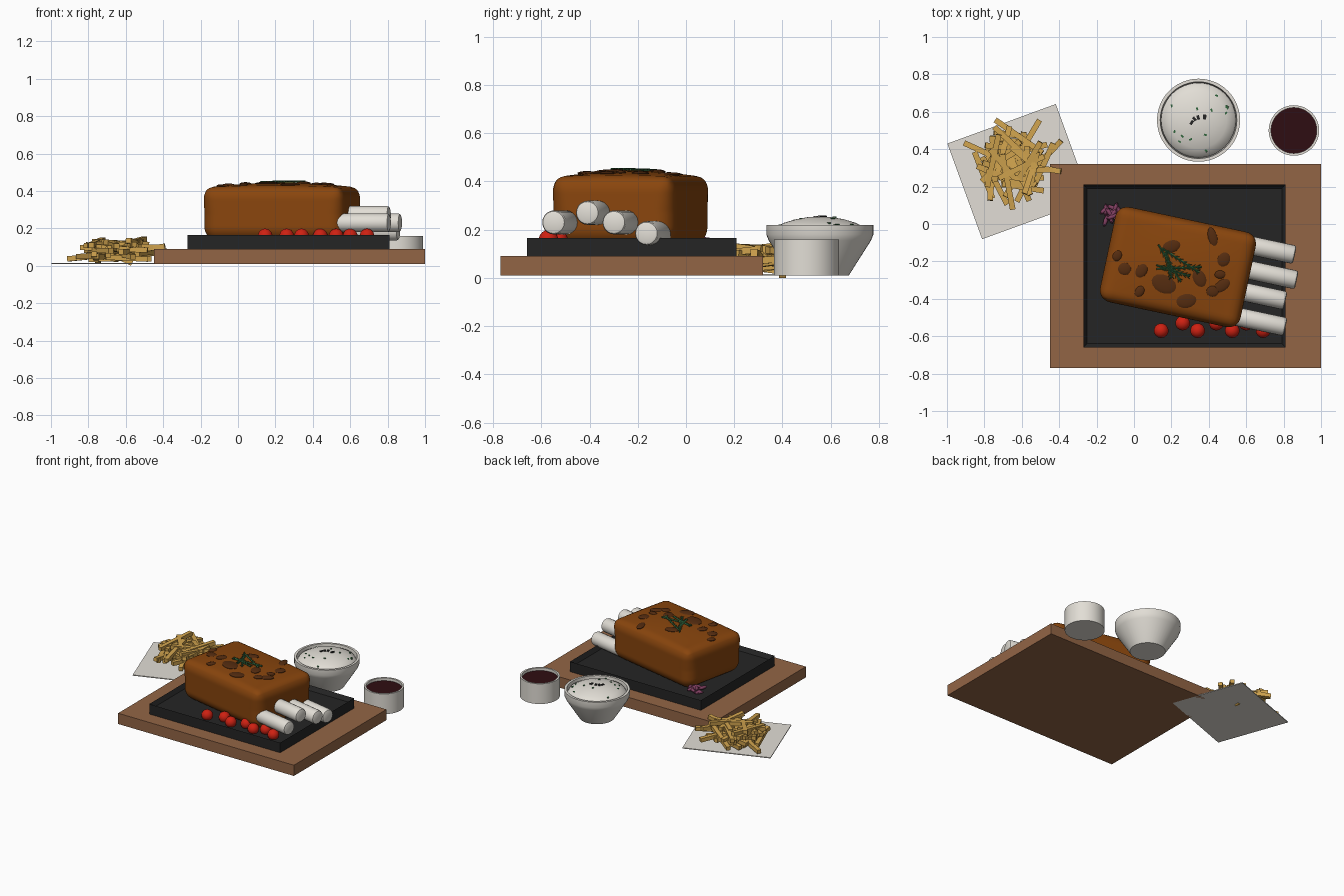
import bpy, bmesh, math, random
from mathutils import Matrix, Vector

random.seed(7)
if "Cube" in bpy.data.objects:
    bpy.data.objects.remove(bpy.data.objects["Cube"])


def material(name, r, g, b):
    m = bpy.data.materials.new(name)
    m.use_nodes = True
    m.diffuse_color = (r, g, b, 1)
    m.node_tree.nodes["Principled BSDF"].inputs["Base Color"].default_value = (r, g, b, 1)
    return m


WOOD = material("board wood", .29, .13, .06)
IRON = material("black iron", .018, .018, .018)
ROAST = material("roast brown", .25, .06, .004)
SEAR = material("dark sear", .09, .025, .005)
CREAM = material("cream white", .76, .73, .67)
FRY = material("fried gold", .62, .36, .075)
RED = material("tomato red", .62, .015, .006)
SAUCE = material("dark sauce", .028, .004, .006)
HERB = material("herb green", .03, .13, .045)
ONION = material("onion purple", .22, .05, .12)


def finish(bm, name, mat, smooth=True):
    bmesh.ops.recalc_face_normals(bm, faces=bm.faces)
    mesh = bpy.data.meshes.new(name)
    bm.to_mesh(mesh)
    bm.free()
    mesh.materials.append(mat)
    ob = bpy.data.objects.new(name, mesh)
    bpy.context.collection.objects.link(ob)
    if smooth:
        bpy.ops.object.select_all(action="DESELECT")
        ob.select_set(True)
        bpy.context.view_layer.objects.active = ob
        bpy.ops.object.shade_smooth_by_angle(angle=math.radians(40))
    return ob


def box(bm, centre, size, rot=None):
    m = Matrix.Translation(centre) @ (rot or Matrix()) @ Matrix.Diagonal((*size, 1))
    return bmesh.ops.create_cube(bm, size=1, matrix=m)


def rod(bm, a, b, r, sides=6, tip=None):
    a, b = Vector(a), Vector(b)
    turn = (b - a).to_track_quat("Z", "Y").to_matrix().to_4x4()
    bmesh.ops.create_cone(bm, cap_ends=True, segments=sides, radius1=r,
                          radius2=r if tip is None else tip, depth=(b - a).length,
                          matrix=Matrix.Translation((a + b) / 2) @ turn)


def ball(bm, centre, size, turn=0, u=14, v=9):
    m = Matrix.Translation(centre) @ Matrix.Rotation(turn, 4, "Z") @ Matrix.Diagonal((*size, 1))
    bmesh.ops.create_uvsphere(bm, u_segments=u, v_segments=v, radius=1, matrix=m)


def lathe(name, profile, centre, mat):
    bm = bmesh.new()
    verts = [bm.verts.new((r, 0, z)) for r, z in profile]
    edges = [bm.edges.new(p) for p in zip(verts, verts[1:])]
    bmesh.ops.spin(bm, geom=verts + edges, cent=(0, 0, 0), axis=(0, 0, 1),
                   angle=math.tau, steps=48)
    bmesh.ops.remove_doubles(bm, verts=bm.verts, dist=.0005)
    bmesh.ops.translate(bm, verts=bm.verts, vec=(*centre, 0))
    return finish(bm, name, mat)


# Serving board
bm = bmesh.new()
box(bm, (.275, -.225, .05), (1.45, 1.09, .08))
finish(bm, "serving_board", WOOD, False)

# Iron tray with a sunken floor
bm = bmesh.new()
box(bm, (.27, -.225, .126), (1.08, .87, .077))
top = [f for f in bm.faces if f.normal.z > .9]
bmesh.ops.inset_region(bm, faces=top, thickness=.028)
bmesh.ops.translate(bm, verts=top[0].verts, vec=(0, 0, -.03))
finish(bm, "iron_tray", IRON, False)

# Roast: a rounded block with a slightly domed top
TILT = Matrix.Rotation(math.radians(-12), 4, "Z")
HALF = Vector((.384, .26, .145))
PLACE = Matrix.Translation((.235, -.23, .275)) @ TILT


def dome(x, y):
    return .025 * max(0, 1 - (x / HALF.x) ** 2) * max(0, 1 - (y / HALF.y) ** 2)


bm = bmesh.new()
bmesh.ops.create_cube(bm, size=2)
bmesh.ops.subdivide_edges(bm, edges=bm.edges, cuts=30, use_grid_fill=True)
for v in bm.verts:
    p = Vector(c * h for c, h in zip(v.co, HALF))
    r = .08 if p.z < 0 else .08 - .025 * p.z / HALF.z
    inner = Vector(max(r - h, min(h - r, c)) for c, h in zip(p, HALF))
    p = inner + (p - inner).normalized() * r
    if p.z > 0:
        p.z += dome(p.x, p.y) * p.z / HALF.z
    v.co = p
bmesh.ops.transform(bm, matrix=PLACE, verts=bm.verts)
finish(bm, "roast", ROAST)


def roast_top(x, y):
    local = PLACE.inverted() @ Vector((x, y, 0))
    return .275 + HALF.z + dome(local.x, local.y)


# Seared patches: x, y, half length, half width, turn
patches = [(-.09, -.17, .03, .025, 1), (-.05, -.24, .036, .034, 0), (.04, -.25, .04, .03, 1),
           (.03, -.36, .033, .024, 1), (.2, -.12, .05, .033, .3), (.42, -.07, .055, .025, 1.8),
           (.48, -.19, .04, .034, 1), (.46, -.27, .03, .022, 0), (.47, -.33, .05, .03, .6),
           (.35, -.29, .05, .035, 2), (.42, -.36, .034, .03, 0), (.28, -.41, .055, .04, .2),
           (.16, -.32, .07, .05, 2.7)]
bm = bmesh.new()
for x, y, a, b, turn in patches:
    ball(bm, (x, y, roast_top(x, y)), (a, b, .009), turn)
finish(bm, "seared_patches", SEAR)

# Rib bones
along = TILT @ Vector((1, 0, 0))
for i, (x, y, z, length) in enumerate([(.86, -.165, .185, .34), (.87, -.3, .23, .36),
                                       (.81, -.41, .27, .3), (.81, -.55, .23, .3)]):
    end = Vector((x, y, z))
    bm = bmesh.new()
    rod(bm, end - along * length, end, .05, 20)
    caps = [e for e in bm.edges if any(len(f.verts) > 4 for f in e.link_faces)]
    bmesh.ops.bevel(bm, geom=caps, offset=.014, segments=2, affect="EDGES", profile=.5)
    finish(bm, f"rib_bone_{i + 1}", CREAM)

# Cherry tomatoes
bm = bmesh.new()
for i, x in enumerate((.145, .26, .34, .44, .525, .6, .69)):
    ball(bm, (x, -.53 if i % 2 else -.57, .16), (.04, .04, .039))
finish(bm, "tomatoes", RED)

# Pickled onion heap
bm = bmesh.new()
for i in range(16):
    a = random.uniform(0, math.tau)
    d = random.uniform(0, .055)
    ball(bm, (-.115 + d * math.cos(a), .055 + d * math.sin(a), random.uniform(.14, .165)),
         (.034, .012, .012), random.uniform(0, math.pi), 8, 6)
finish(bm, "onion_heap", ONION)

# Herb sprigs with short needles
bm = bmesh.new()
for ax, ay, bx, by in [(.13, -.11, .25, -.31), (.12, -.24, .36, -.23), (.15, -.13, .35, -.26),
                       (.17, -.15, .2, -.29), (.12, -.22, .3, -.28)]:
    a = Vector((ax, ay, roast_top(ax, ay) + .006))
    b = Vector((bx, by, roast_top(bx, by) + .008))
    rod(bm, a, b, .005, 5)
    step = (b - a).normalized()
    side = step.cross(Vector((0, 0, 1)))
    for k in range(1, 9):
        p = a.lerp(b, k / 9)
        for s in (-1, 1):
            rod(bm, p, p + step * .022 + side * s * .013 + Vector((0, 0, .003)), .004, 4, .001)
finish(bm, "herb_sprigs", HERB, False)

# Paper sheet and pile of fries
bm = bmesh.new()
box(bm, (-.615, .28, .013), (.617, .544, .006), Matrix.Rotation(math.radians(20), 4, "Z"))
finish(bm, "paper_sheet", CREAM, False)

bm = bmesh.new()
for i in range(52):
    level = i / 52
    spread = .19 * (1 - .45 * level)
    a = random.uniform(0, math.tau)
    d = spread * math.sqrt(random.random())
    length = random.uniform(.17, .31)
    tilt = random.uniform(-.14, .14)
    z = .034 + .095 * level + abs(math.sin(tilt)) * length * .3 * (1 - level)
    turn = Matrix.Rotation(random.uniform(0, math.pi), 4, "Z") @ Matrix.Rotation(tilt, 4, "Y")
    box(bm, (-.64 + 1.05 * d * math.cos(a), .33 + d * math.sin(a), z), (length, .03, .028), turn)
box(bm, (-.62, .4, .04), (.12, .03, .03), Matrix.Rotation(.45, 4, "Y"))
finish(bm, "fries", FRY, False)

# Bowl of mash
BOWL = (.345, .555)
lathe("mash_bowl", [(0, .01), (.12, .01), (.212, .155), (.222, .18), (.222, .22), (.205, .22),
                    (.2, .17), (0, .165)], BOWL, CREAM)
lathe("mash", [(.2, .19), (.19, .207), (.15, .228), (.1, .243), (.05, .252), (0, .255)],
      BOWL, CREAM)

# Herb flecks and pepper pieces on the mash
for name, mat, count, reach, size in (("mash_herbs", HERB, 14, .17, .016),
                                      ("mash_pepper", IRON, 5, .04, .024)):
    bm = bmesh.new()
    for i in range(count):
        a = random.uniform(0, math.tau)
        d = reach * math.sqrt(random.random())
        box(bm, (BOWL[0] + d * math.cos(a), BOWL[1] + d * math.sin(a), .256 - 1.35 * d * d),
            (size, size * .6, .007), Matrix.Rotation(a * 3, 4, "Z"))
    finish(bm, name, mat, False)

# Sauce cup
CUP = (.855, .5)
lathe("sauce_cup", [(0, .01), (.135, .01), (.135, .16), (.122, .16), (.122, .13), (0, .13)],
      CUP, CREAM)
lathe("sauce", [(.122, .14), (0, .14)], CUP, SAUCE)
